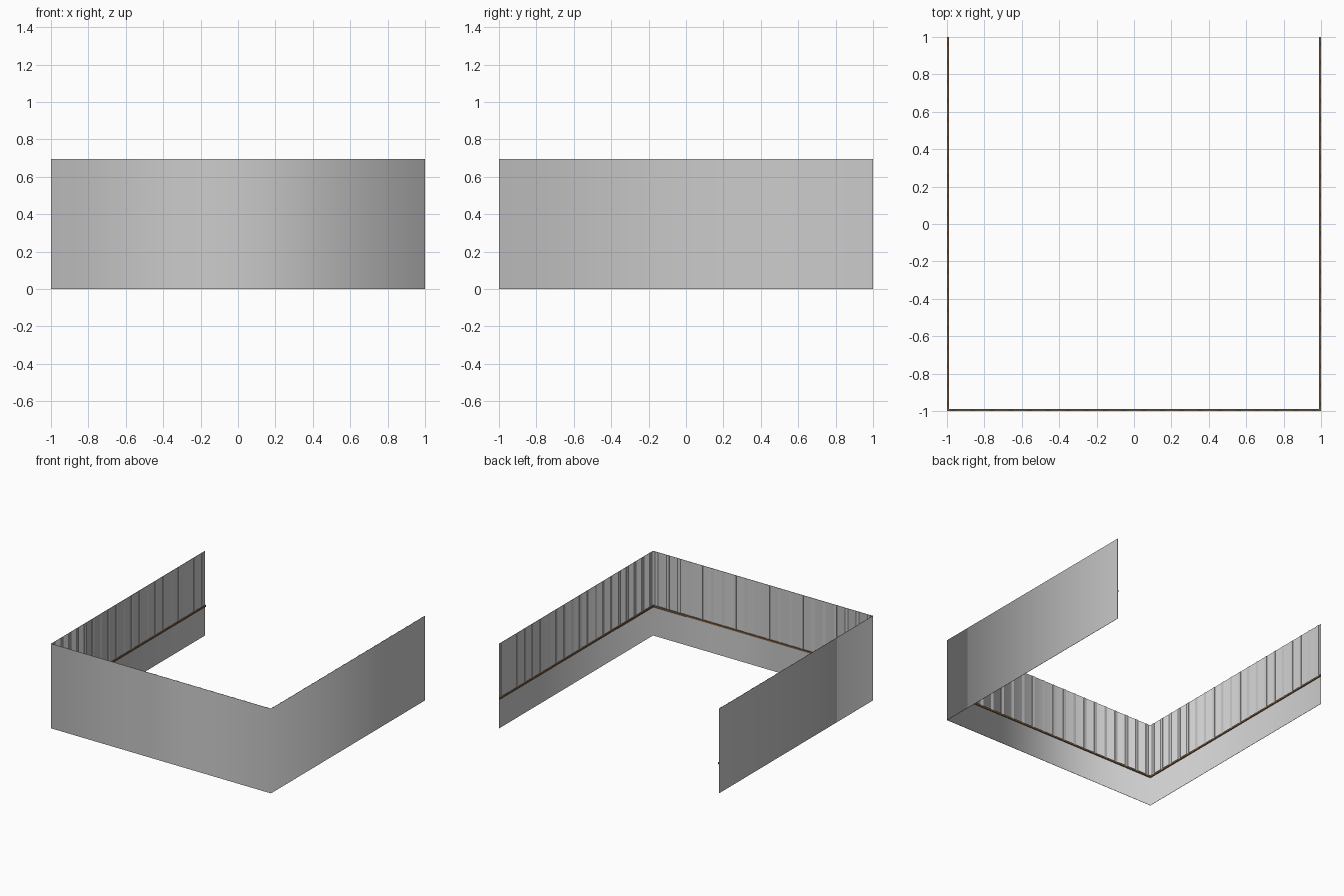
import bpy, bmesh

if "Cube" in bpy.data.objects:
    bpy.data.objects.remove(bpy.data.objects["Cube"])

H = 0.695        # wall height
RAIL_Z = 0.245   # rail centre height
PITCH = 0.1015   # slat spacing
COUNT = 20


def finish(name, bm):
    me = bpy.data.meshes.new(name)
    bm.to_mesh(me)
    bm.free()
    ob = bpy.data.objects.new(name, me)
    bpy.context.collection.objects.link(ob)
    return ob


def u_path(inset):
    r = 1 - inset
    return [(-r, 1), (-r, -r), (r, -r), (r, 1)]


def u_band(name, d0, d1, z0, z1):
    """Closed rectangular section swept round the three sides."""
    bm = bmesh.new()
    rings = []
    for (ox, oy), (ix, iy) in zip(u_path(d0), u_path(d1)):
        rings.append([bm.verts.new(c) for c in
                      ((ox, oy, z0), (ix, iy, z0), (ix, iy, z1), (ox, oy, z1))])
    for a, b in zip(rings, rings[1:]):
        for i in range(4):
            j = (i + 1) % 4
            bm.faces.new((a[i], a[j], b[j], b[i]))
    bm.faces.new(rings[0])
    bm.faces.new(rings[-1][::-1])
    bmesh.ops.recalc_face_normals(bm, faces=bm.faces)
    return finish(name, bm)


def add_box(bm, lo, hi):
    verts = bmesh.ops.create_cube(bm, size=1)["verts"]
    for v in verts:
        for k in range(3):
            v.co[k] = lo[k] if v.co[k] < 0 else hi[k]


# Thin wall round three sides, softly shaded across its corners
wall = u_band("wall", 0.0, 0.002, 0.0, H)
for p in wall.data.polygons:
    p.use_smooth = abs(p.normal.z) < 0.5
for e in wall.data.edges:
    a, b = (wall.data.vertices[i].co for i in e.vertices)
    e.use_edge_sharp = abs(a.z - b.z) < 0.1 or a.y > 0.99

# Narrow upright slats above the rail
W, D0, D1 = 0.0125, 0.001, 0.005
for side in ("left", "right", "front"):
    bm = bmesh.new()
    for i in range(COUNT):
        c = (i - (COUNT - 1) / 2) * PITCH
        if side == "left":
            add_box(bm, (-1 + D0, c - W, RAIL_Z), (-1 + D1, c + W, H))
        elif side == "right":
            add_box(bm, (1 - D1, c - W, RAIL_Z), (1 - D0, c + W, H))
        else:
            add_box(bm, (c - W, -1 + D0, RAIL_Z), (c + W, -1 + D1, H))
    finish(side + "_slats", bm)

# Brown rail along the inside
rail = u_band("rail", 0.001, 0.010, RAIL_Z - 0.007, RAIL_Z + 0.007)
mat = bpy.data.materials.new("brown_wood")
mat.diffuse_color = (0.20, 0.11, 0.05, 1)
mat.use_nodes = True
mat.node_tree.nodes["Principled BSDF"].inputs["Base Color"].default_value = mat.diffuse_color
rail.data.materials.append(mat)
